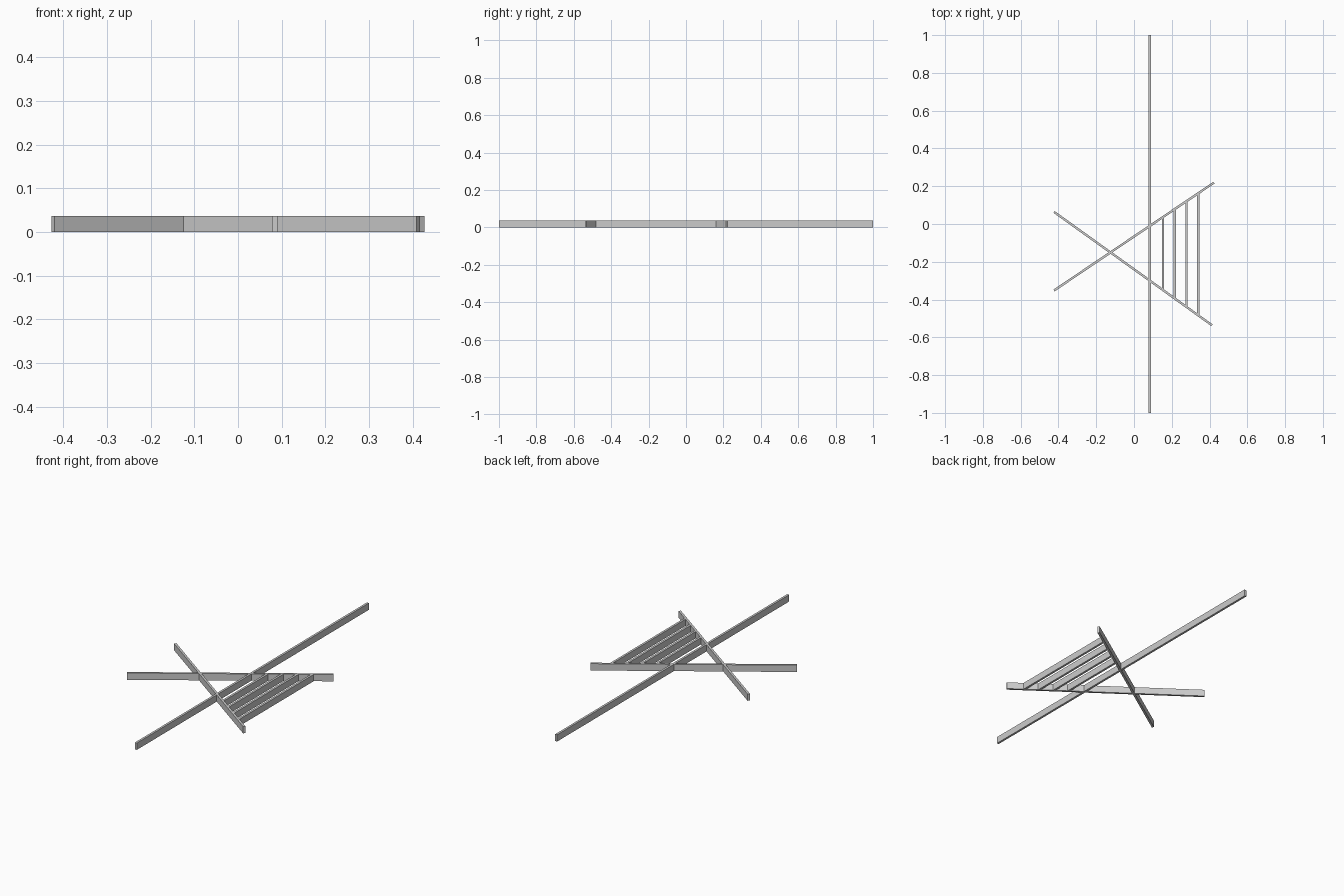
import bpy
import math
from mathutils import Vector

if "Cube" in bpy.data.objects:
    bpy.data.objects.remove(bpy.data.objects["Cube"])

HEIGHT = 0.037
THICK = 0.012


def bar(name, start, end, thick=THICK):
    """Upright flat bar running between two plan points."""
    a, b = Vector(start), Vector(end)
    d = b - a
    mid = (a + b) / 2
    bpy.ops.mesh.primitive_cube_add(
        size=1,
        location=(mid.x, mid.y, HEIGHT / 2),
        rotation=(0, 0, math.atan2(d.y, d.x)),
    )
    ob = bpy.context.object
    ob.name = name
    ob.scale = (d.length, thick, HEIGHT)
    return ob


def y_on(line, x):
    (x0, y0), (x1, y1) = line
    return y0 + (y1 - y0) * (x - x0) / (x1 - x0)


# Two crossing diagonal bars
rising = ((-0.4235, -0.352), (0.4235, 0.219))
falling = ((-0.4235, 0.064), (0.413, -0.536))
bar("rising_diagonal", *rising)
bar("falling_diagonal", *falling)

# Long straight bar
LONG_X = 0.084
bar("long_bar", (LONG_X, -1), (LONG_X, 1))

# Parallel slats filling the wedge between the diagonals
for i in range(4):
    x = 0.153 + 0.0622 * i
    bar(f"slat_{i + 1}", (x, y_on(falling, x)), (x, y_on(rising, x)))
